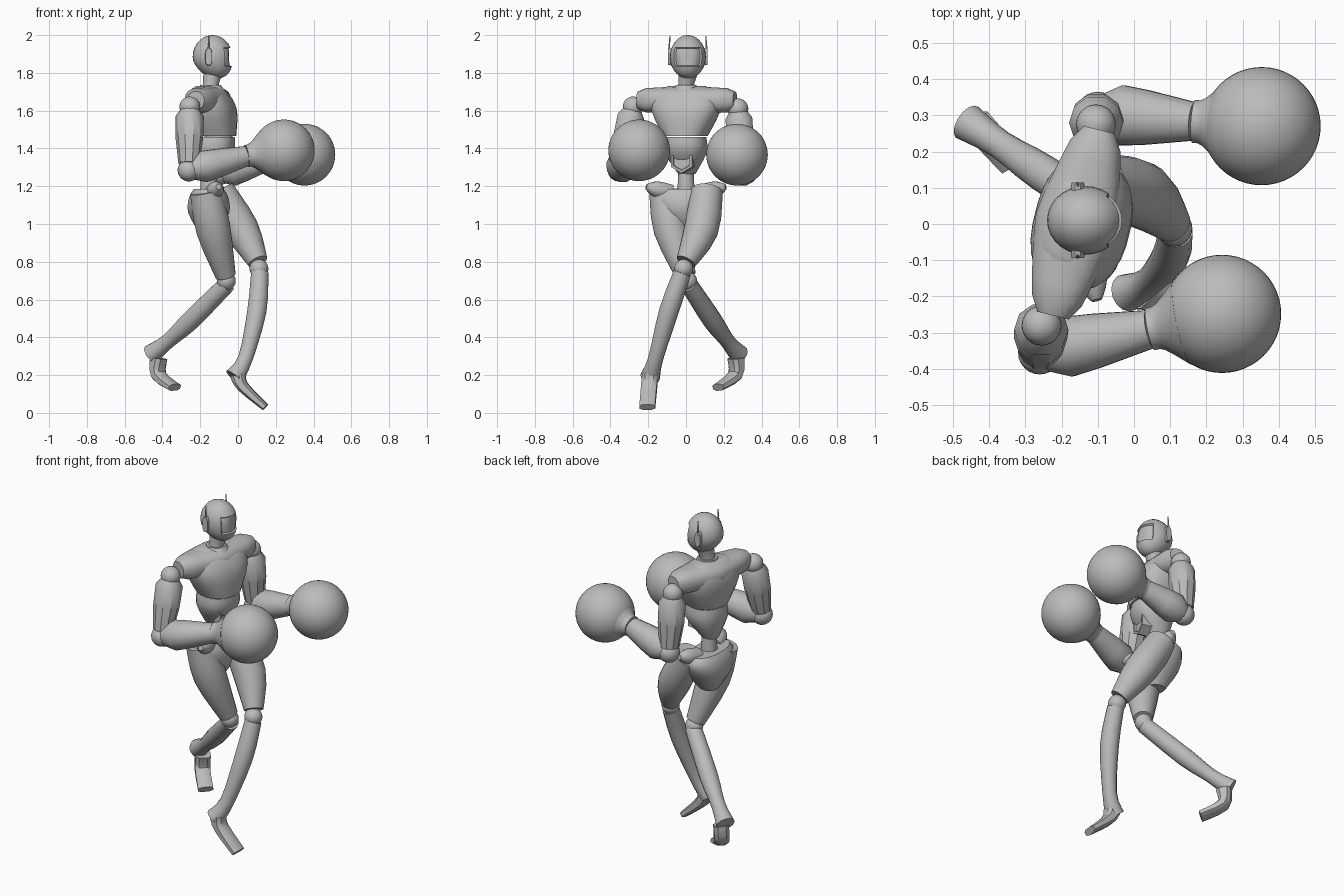
import bpy, bmesh, math
from mathutils import Vector, Matrix

if "Cube" in bpy.data.objects:
    bpy.data.objects.remove(bpy.data.objects["Cube"])

colour = (.5, .5, .5, 1)
grey = bpy.data.materials.new("plain grey")
grey.use_nodes = True
grey.diffuse_color = colour
grey.node_tree.nodes["Principled BSDF"].inputs["Base Color"].default_value = colour

UP = Vector((0, 0, 1))
AHEAD = Vector((1, 0, 0))
# The upper body is twisted against the hips
twist = Matrix.Rotation(math.radians(-14), 3, "Z")
CHEST_AHEAD = twist @ AHEAD
CHEST_SIDE = UP.cross(CHEST_AHEAD)
SPINE = Vector((-.145, 0, 0))


def finish(name, bm):
    """Turn a bmesh into a named, smooth-shaded grey object."""
    bmesh.ops.recalc_face_normals(bm, faces=bm.faces)
    mesh = bpy.data.meshes.new(name)
    bm.to_mesh(mesh)
    bm.free()
    part = bpy.data.objects.new(name, mesh)
    bpy.context.collection.objects.link(part)
    mesh.materials.append(grey)
    bpy.ops.object.select_all(action="DESELECT")
    part.select_set(True)
    bpy.context.view_layer.objects.active = part
    bpy.ops.object.shade_smooth_by_angle(angle=math.radians(35))


def smoothed(keys, steps):
    """Run a smooth curve through the key rings."""
    keys = [Vector(key) for key in keys]
    last = len(keys) - 1
    result = []
    for i in range(last):
        before, start, end, after = keys[max(i - 1, 0)], keys[i], keys[i + 1], keys[min(i + 2, last)]
        for step in range(steps):
            t = step / steps
            pull_in, pull_out = (end - before) / 2, (after - start) / 2
            result.append(start + pull_in * t
                          + (3 * (end - start) - 2 * pull_in - pull_out) * t ** 2
                          + (2 * (start - end) + pull_in + pull_out) * t ** 3)
    return result + [keys[last]]


def loft(name, keys, sides=20, ref=AHEAD, axis=None, power=1, steps=3):
    """Skin rings of (x, y, z, half width, half depth); depth runs along ref."""
    bm = bmesh.new()
    rings = smoothed(keys, steps)
    centres = [ring.xyz if len(ring) < 4 else Vector(ring[:3]) for ring in rings]
    loops = []
    for i, ring in enumerate(rings):
        ahead, behind = centres[min(i + 1, len(rings) - 1)], centres[max(i - 1, 0)]
        along = axis or (ahead - behind).normalized()
        across = along.cross(ref).normalized()
        deep = across.cross(along)
        loop = []
        for k in range(sides):
            turn = math.tau * (k + .5) / sides
            c, s = (math.copysign(abs(v) ** power, v) for v in (math.cos(turn), math.sin(turn)))
            loop.append(bm.verts.new(centres[i] + across * c * ring[3] + deep * s * ring[4]))
        loops.append(loop)
    for low, high in zip(loops, loops[1:]):
        for k in range(sides):
            after = (k + 1) % sides
            bm.faces.new((low[k], low[after], high[after], high[k]))
    bm.faces.new(loops[0])
    bm.faces.new(loops[-1])
    finish(name, bm)


def limb(name, keys, **options):
    """Round tube through (point, radius) pairs."""
    loft(name, [(*point, radius, radius) for point, radius in keys], **options)


def sphere(centre, radii, segments):
    bm = bmesh.new()
    bmesh.ops.create_uvsphere(bm, u_segments=segments, v_segments=segments // 2, radius=1)
    bmesh.ops.scale(bm, verts=bm.verts, vec=radii)
    bmesh.ops.translate(bm, verts=bm.verts, vec=centre)
    return bm


def ball(name, centre, radius, segments=24):
    finish(name, sphere(centre, (radius, radius, radius), segments))


def torso(name, keys, **options):
    """Upright loft of (height, forward shift, half width, half depth)."""
    loft(name, [(*(SPINE + CHEST_AHEAD * shift + UP * z), wide, deep)
                for z, shift, wide, deep in keys], ref=CHEST_AHEAD, axis=UP, **options)


# Head: flattened face, jaw drawn forward, recessed visor
skull = Vector((-.135, .01, 1.885))
head = sphere(skull, (.105, .095, .115), 28)
for vert in head.verts:
    drop = max(skull.z - .02 - vert.co.z, 0)
    vert.co.x = min(vert.co.x, skull.x + .097) + drop * .25
bmesh.ops.recalc_face_normals(head, faces=head.faces)
visor = [f for f in head.faces
         if f.normal.x > .6 and abs(f.calc_center_median().z - skull.z) < .05]
bmesh.ops.inset_region(head, faces=visor, thickness=.004, depth=-.01)
finish("head", head)
limb("neck", [(SPINE + UP * 1.66, .055), (SPINE + UP * 1.73, .042), (skull - UP * .09, .05)])

# Ear pods with thin aerials
for label, side in (("left", 1), ("right", -1)):
    out = Vector((0, side, 0))
    ear = skull - AHEAD * .02 + out * .08
    loft(label + "_ear", [(*ear, .02, .047), (*(ear + out * .024), .018, .044)],
         sides=12, ref=UP, power=.7, steps=1)
    limb(label + "_aerial", [(ear + out * .02 + UP * .03, .006), (ear + out * .015 + UP * .11, .003)],
         sides=6)

# Torso
torso("chest", [(1.465, .015, .115, .118), (1.6, 0, .182, .132), (1.69, -.015, .17, .1),
                (1.73, -.025, .1, .045)], sides=28, power=.8)
torso("collar", [(1.68, .01, .085, .085), (1.735, 0, .055, .055)], steps=1)
torso("belly", [(1.46, .015, .11, .112), (1.38, .01, .112, .11), (1.265, -.02, .045, .05)], power=.85)
yoke = []
for i in range(-6, 7):
    reach = abs(i) / 6
    centre = SPINE - CHEST_AHEAD * .015 + CHEST_SIDE * i * .044 + UP * 1.655
    rounding = .75 if reach == 1 else 1
    yoke.append((*centre, (.115 - .055 * reach ** 1.3) * rounding, (.077 - .015 * reach) * rounding))
loft("shoulder_yoke", yoke, ref=UP, axis=CHEST_SIDE, power=.85, steps=1)
buckle = SPINE + CHEST_AHEAD * .1 + UP * 1.335
limb("belly_plate", [(buckle - CHEST_AHEAD * .06, .066), (buckle, .066), (buckle, .052),
                     (buckle - CHEST_AHEAD * .008, .048)], sides=6, ref=UP, axis=CHEST_AHEAD, steps=1)

# Waist, pelvis and hip lobes
hips = Vector((-.155, 0, 1.1))
limb("waist", [(hips, .05), (hips + UP * .2, .04)])
loft("pelvis", [(*(hips + UP * rise), wide, deep) for rise, wide, deep in (
    (.085, .15, .08), (.04, .175, .105), (-.04, .14, .11), (-.15, .05, .05))], axis=UP, power=.85)
for label, side in (("left", 1), ("right", -1)):
    out = Vector((.25, side, .25))
    lobe = hips + UP * .045
    limb(label + "_hip_lobe", [(lobe + out * .08, .045), (lobe + out * .16, .043), (lobe + out * .21, .015)],
         sides=12)


# Arms: shoulder ball, sleeve, elbow, forearm and round glove
def arm(label, shoulder, elbow, wrist, glove):
    shoulder, elbow, wrist, glove = map(Vector, (shoulder, elbow, wrist, glove))
    ball(label + "_shoulder_ball", shoulder, .055)
    limb(label + "_upper_arm", [(shoulder, .04), (shoulder.lerp(elbow, .15), .075),
                                (shoulder.lerp(elbow, .5), .073), (shoulder.lerp(elbow, .9), .056)],
         sides=10, steps=1)
    ball(label + "_elbow", elbow, .06)
    limb(label + "_forearm", [(elbow, .05), (elbow.lerp(wrist, .25), .086),
                              (elbow.lerp(wrist, .5), .078), (wrist, .055)], sides=12, ref=UP, steps=1)
    limb(label + "_cuff", [(wrist, .06), (wrist.lerp(glove, .15), .066), (wrist.lerp(glove, .45), .12)],
         ref=UP)
    ball(label + "_glove", glove, .163, segments=48)


arm("left", shoulder=(-.105, .275, 1.61), elbow=(-.1, .305, 1.265),
    wrist=(.165, .283, 1.34), glove=(.352, .27, 1.367))
arm("right", shoulder=(-.255, -.28, 1.62), elbow=(-.26, -.355, 1.285),
    wrist=(.045, -.29, 1.36), glove=(.243, -.248, 1.39))


# Legs: thigh, knee ball, shin with flared heel guard, wedge foot
def leg(label, thigh, shin, foot):
    thigh_points, shin_points, foot_points = ([Vector(p) for p in path] for path in (thigh, shin, foot))
    girth = (.085, .092, .054)
    limb(label + "_thigh", zip(thigh_points, girth))
    ball(label + "_knee", thigh_points[-1].lerp(shin_points[0], .6), .05)
    limb(label + "_shin", zip(shin_points, (.047, .052, .04, .053)), sides=14, ref=Vector((0, 1, 0)))
    heading = foot_points[-1] - foot_points[0]
    heading.z = 0
    loft(label + "_foot", [(*point, .044, .044 - .012 * i) for i, point in enumerate(foot_points)],
         sides=8, ref=heading, power=.7)


leg("left", thigh=[(-.1, .11, 1.17), (.02, .08, .97), (.105, 0, .8)],
    shin=[(.115, -.02, .74), (.1, -.09, .54), (.04, -.16, .29), (-.02, -.19, .19)],
    foot=[(0, -.19, .2), (.025, -.195, .14), (.145, -.205, .03)])
leg("right", thigh=[(-.17, -.11, 1.17), (-.13, -.08, .97), (-.065, 0, .725)],
    shin=[(-.06, .015, .68), (-.25, .14, .49), (-.37, .22, .38), (-.46, .28, .31)],
    foot=[(-.42, .265, .29), (-.42, .26, .2), (-.335, .17, .135)])
